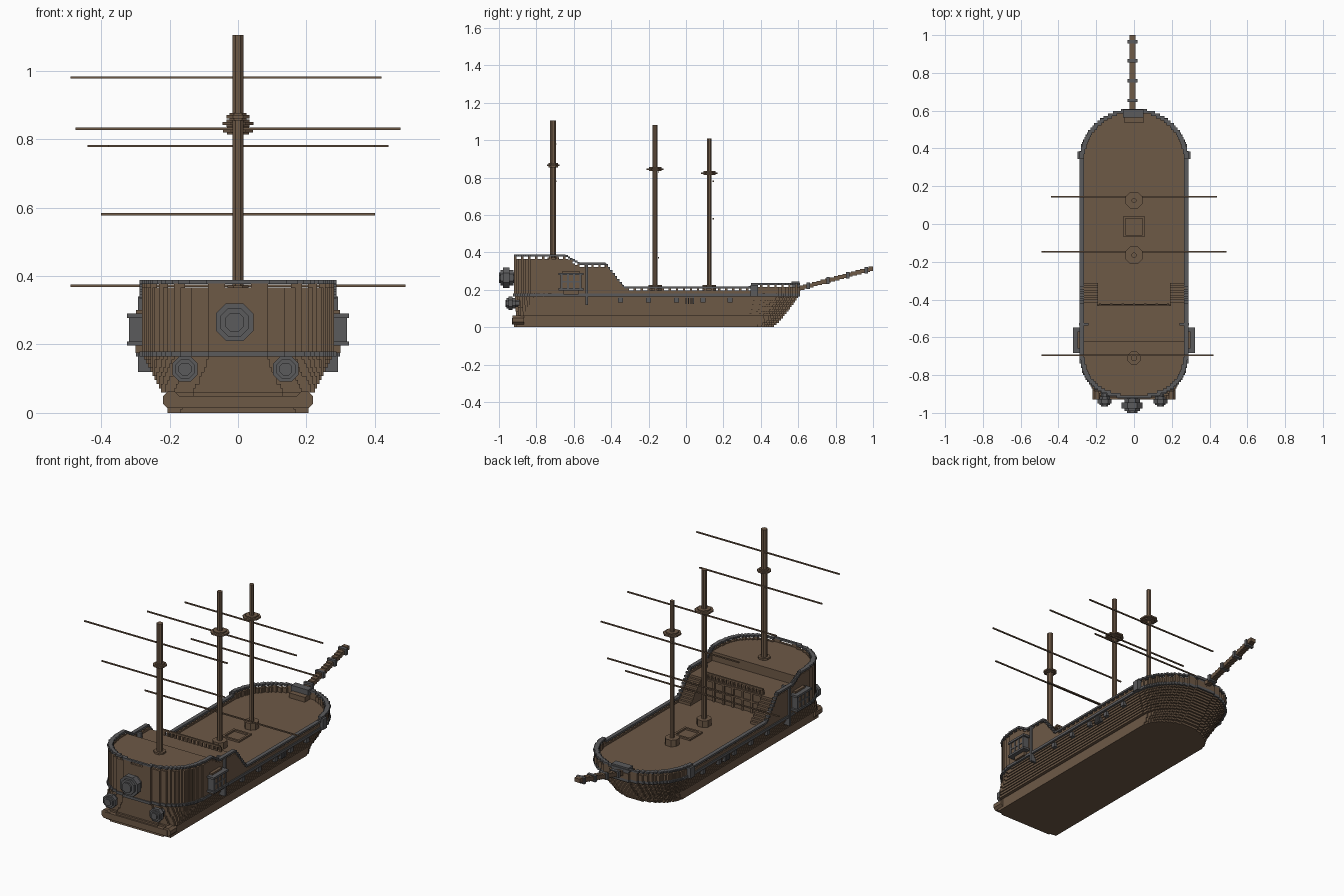
import bpy, bmesh, math

if "Cube" in bpy.data.objects:
    bpy.data.objects.remove(bpy.data.objects["Cube"])

Q = 0.0125  # block size that gives the stepped look


def mat(name, col):
    m = bpy.data.materials.new(name)
    m.diffuse_color = (*col, 1)
    m.use_nodes = True
    m.node_tree.nodes["Principled BSDF"].inputs["Base Color"].default_value = m.diffuse_color
    return m


WOOD = mat("brown_wood", (0.155, 0.100, 0.062))
GREY = mat("grey_trim", (0.105, 0.104, 0.108))


def finish(name, bm, m):
    bmesh.ops.recalc_face_normals(bm, faces=bm.faces)
    me = bpy.data.meshes.new(name)
    bm.to_mesh(me)
    bm.free()
    me.materials.append(m)
    ob = bpy.data.objects.new(name, me)
    bpy.context.collection.objects.link(ob)
    return ob


def prism(bm, pts, axis, a, b):
    """Extrude a 2D outline along axis from a to b."""
    def p(u, v, d):
        return (u, v, d) if axis == 'z' else (u, d, v)
    lo = [bm.verts.new(p(u, v, a)) for u, v in pts]
    hi = [bm.verts.new(p(u, v, b)) for u, v in pts]
    bm.faces.new(lo[::-1])
    bm.faces.new(hi)
    n = len(pts)
    for i in range(n):
        j = (i + 1) % n
        bm.faces.new((lo[i], lo[j], hi[j], hi[i]))


def box(bm, x0, x1, y0, y1, z0, z1):
    prism(bm, [(x0, y0), (x1, y0), (x1, y1), (x0, y1)], 'z', z0, z1)


def pair(bm, x0, x1, *r):
    box(bm, x0, x1, *r)
    box(bm, -x1, -x0, *r)


def octagon(cx, cy, r):
    k = r * 0.45
    return [(cx + a, cy + b) for a, b in
            ((r, -k), (r, k), (k, r), (-k, r), (-r, k), (-r, -k), (-k, -r), (k, -r))]


def rows(w, s, b, ls, lb, ymax=9):
    """Stepped half widths of a hull outline: (y0, y1, half width)."""
    out, n = [], round((b - s) / Q)
    for i in range(n):
        y0, y1 = s + (b - s) * i / n, s + (b - s) * (i + 1) / n
        y, h = (y0 + y1) / 2, w
        if y > b - lb:
            h = w * math.sqrt(1 - ((y - b + lb) / lb) ** 2)
        elif y < s + ls:
            h = w * (1 - ((s + ls - y) / ls) ** 2.4) ** (1 / 2.4)
        if y0 < ymax:
            out.append((y0, min(y1, ymax), max(Q, round(h / Q * 2) * Q / 2)))
    return out


def layer(bm, rr, z0, z1):
    pts = []
    for y0, y1, h in rr:
        if pts and abs(pts[-1][0] - h) < 1e-6:
            pts[-1] = (h, y1)
        else:
            pts += [(h, y0), (h, y1)]
    prism(bm, pts + [(-x, y) for x, y in reversed(pts)], 'z', z0, z1)


# Lower hull in stepped layers
bm = bmesh.new()
N = 14
for i in range(N):
    z0, z1 = 0.168 * i / N, 0.168 * (i + 1) / N
    t = z0 / 0.156
    w = 0.207 if z0 < 0.055 else 0.22 + (z0 - 0.055) / 0.1 * 0.052
    s = -0.92 if z0 < 0.05 else -0.905 - 0.01 * t
    layer(bm, rows(w, s, 0.47 + 0.13 * t ** 0.85, 0.02 + 0.2 * t * t, 0.17 + 0.08 * t), z0, z1)
finish("lower_hull", bm, WOOD)

# Rub rail around the hull
bm = bmesh.new()
layer(bm, rows(0.288, -0.925, 0.61, 0.24, 0.26), 0.165, 0.18)
finish("hull_trim_band", bm, GREY)

# Decks and cabins
TOP = rows(0.28, -0.92, 0.61, 0.24, 0.26)
for name, ymax, z0, z1 in (("main_deck", 9, 0.18, 0.187), ("quarter_cabin", -0.43, 0.18, 0.31),
                           ("poop_cabin", -0.62, 0.18, 0.362)):
    bm = bmesh.new()
    layer(bm, rows(0.276, -0.917, 0.605, 0.24, 0.26, ymax), z0, z1)
    finish(name, bm, WOOD)


def top(y):
    """Height of the rail along the ship."""
    pts = [(-1, .388), (-.64, .388), (-.57, .345), (-.43, .345), (-.33, .218), (.34, .218), (.345, .236), (1, .236)]
    for (a, za), (b, zb) in zip(pts, pts[1:]):
        if y <= b:
            return za + (zb - za) * (y - a) / (b - a)


# Bulwark walls, posts and cap rails, following the deck outline
wall, posts, cap = bmesh.new(), bmesh.new(), bmesh.new()
for i, (y0, y1, h) in enumerate(TOP):
    near = [TOP[j][2] for j in (i - 1, i + 1) if 0 <= j < len(TOP)]
    inner = min(near + [h]) - 0.014
    if i in (0, len(TOP) - 1):
        inner = 0
    z = top((y0 + y1) / 2)
    pair(wall, inner, h, y0, y1, 0.18, z - 0.022)
    pair(cap, inner - 0.002 if inner else 0, h + 0.006, y0, y1, z - 0.011, z)
    if i % 3 == 0 or -0.43 < y0 < -0.33:
        pair(posts, max(inner, h - 0.05), h, y0, y1, z - 0.024, z - 0.01)
finish("bulwark", wall, WOOD)
finish("rail_posts", posts, WOOD)
finish("rail_cap", cap, GREY)

# Rails across the front edges of the raised decks
bm = bmesh.new()
for y, z, w in ((-0.435, 0.31, 0.19),):
    box(bm, -w, w, y, y + 0.01, z + 0.022, z + 0.032)
    for k in range(17):
        x = -w + 2 * w * k / 16
        box(bm, x - 0.005, x + 0.005, y, y + 0.01, z, z + 0.024)
finish("quarterdeck_rail", bm, WOOD)

# Stairs on both sides
bm = bmesh.new()
for k in range(9):
    pair(bm, 0.19, 0.272, -0.432, -0.425 + 0.0125 * (k + 1), 0.18, 0.31 - 0.0135 * k)
finish("stairs", bm, WOOD)

# Cabin front: doors and frames
bm = bmesh.new()
for k in range(7):
    x = -0.18 + 0.06 * k
    box(bm, x - 0.006, x + 0.006, -0.432, -0.422, 0.187, 0.305)
for z in (0.245, 0.295):
    box(bm, -0.185, 0.185, -0.432, -0.424, z, z + 0.01)
finish("cabin_front_frames", bm, WOOD)

# Side window bays
bm, tr = bmesh.new(), bmesh.new()
pair(bm, 0.27, 0.315, -0.67, -0.56, 0.2, 0.282)
pair(bm, 0.27, 0.3, -0.655, -0.575, 0.175, 0.2)
pair(bm, 0.27, 0.298, -0.66, -0.57, 0.288, 0.3)
for z in (0.197, 0.278):
    pair(tr, 0.27, 0.324, -0.682, -0.548, z, z + 0.012)
for y in (-0.672, -0.637, -0.604, -0.57):
    pair(tr, 0.28, 0.319, y, y + 0.011, 0.2, 0.28)
pair(tr, 0.28, 0.319, -0.67, -0.56, 0.238, 0.246)
finish("window_bays", bm, WOOD)
finish("window_bay_trim", tr, GREY)

# Side pillars, bow cleats, gun ports and boarding ladders
bm = bmesh.new()
pair(bm, 0.24, 0.292, -0.537, -0.523, 0.12, 0.34)
pair(bm, 0.27, 0.298, 0.345, 0.385, 0.165, 0.225)
for y in (-0.35, -0.2, -0.05, 0.09, 0.235):
    pair(bm, 0.24, 0.281, y - 0.013, y + 0.013, 0.132, 0.158)
for k in range(4):
    pair(bm, 0.24, 0.277, -0.003 + 0.013 * k, 0.004 + 0.013 * k, 0.125, 0.165)
finish("gun_ports_and_fittings", bm, GREY)

# Stern lanterns and round stern ornaments
bm = bmesh.new()
for x, z, r, y in ((-0.01, 0.265, 0.055, -1.0), (0.14, 0.128, 0.037, -0.965), (-0.155, 0.128, 0.037, -0.965)):
    d = -0.89 - y
    prism(bm, octagon(x, z, r * 0.5), 'y', y, -0.89)
    prism(bm, octagon(x, z, r), 'y', y + d * 0.2, y + d * 0.5)
    prism(bm, octagon(x, z, r * 0.75), 'y', y + d * 0.08, y + d * 0.7)
finish("stern_lanterns", bm, GREY)
bm = bmesh.new()
for s in (-1, 1):
    prism(bm, octagon(s * 0.195, 0.038, 0.024), 'y', -0.928, -0.865)
box(bm, -0.2, 0.2, -0.93, -0.9, 0.015, 0.05)
finish("stern_sill", bm, WOOD)

# Masts, collars, lookouts and yards
for n, y, r, base, h, lz, lr in (("aft", -0.71, 0.016, 0.36, 1.105, 0.865, 0.034),
                                 ("main", -0.165, 0.013, 0.185, 1.08, 0.845, 0.046),
                                 ("fore", 0.125, 0.012, 0.185, 1.01, 0.823, 0.044)):
    bm = bmesh.new()
    prism(bm, octagon(0, y, r), 'z', base, h)
    prism(bm, octagon(0, y, 0.03 if n == "aft" else 0.036), 'z', base, base + (0.012 if n == "aft" else 0.04))
    finish(n + "_mast", bm, WOOD)
    bm = bmesh.new()
    prism(bm, octagon(0, y, lr), 'z', lz - 0.004, lz + 0.005)
    prism(bm, octagon(0, y, lr * 0.72), 'z', lz - 0.01, lz + 0.012)
    finish(n + "_lookout", bm, WOOD)
bm = bmesh.new()
for x0, x1, y, z in ((-0.49, 0.42, -0.695, 0.98), (-0.38, 0.4, -0.695, 0.78),
                     (-0.475, 0.475, -0.147, 0.83), (-0.49, 0.49, -0.147, 0.372),
                     (-0.44, 0.44, 0.145, 0.78), (-0.4, 0.4, 0.145, 0.58)):
    box(bm, x0, x1, y - 0.0035, y + 0.0035, z - 0.0035, z + 0.0035)
finish("yards", bm, WOOD)

# Deck hatch
bm = bmesh.new()
for s in (-1, 1):
    box(bm, s * 0.05 - 0.006, s * 0.05 + 0.006, -0.07, 0.042, 0.185, 0.197)
    box(bm, -0.056, 0.056, -0.014 + s * 0.05 - 0.006, -0.014 + s * 0.05 + 0.006, 0.185, 0.197)
finish("hatch_frame", bm, WOOD)

# Stepped bowsprit with bands and its deck block
bm, tr = bmesh.new(), bmesh.new()
S = 18
for k in range(S):
    y, z = 0.58 + 0.42 * k / S, 0.205 + 0.108 * k / (S - 1)
    x = 0.017
    box(bm, -x - 0.008, x - 0.008, y, min(1, y + 0.031), z - 0.011, z + 0.011)
for y in (0.645, 0.75, 0.855, 0.955):
    z = 0.205 + (y - 0.58) * 0.265
    box(tr, -0.034, 0.018, y, y + 0.018, z - 0.018, z + 0.018)
box(bm, -0.05, 0.05, 0.535, 0.6, 0.185, 0.215)
box(tr, -0.058, 0.05, 0.565, 0.606, 0.212, 0.245)
finish("bowsprit", bm, WOOD)
finish("bowsprit_bands", tr, GREY)
